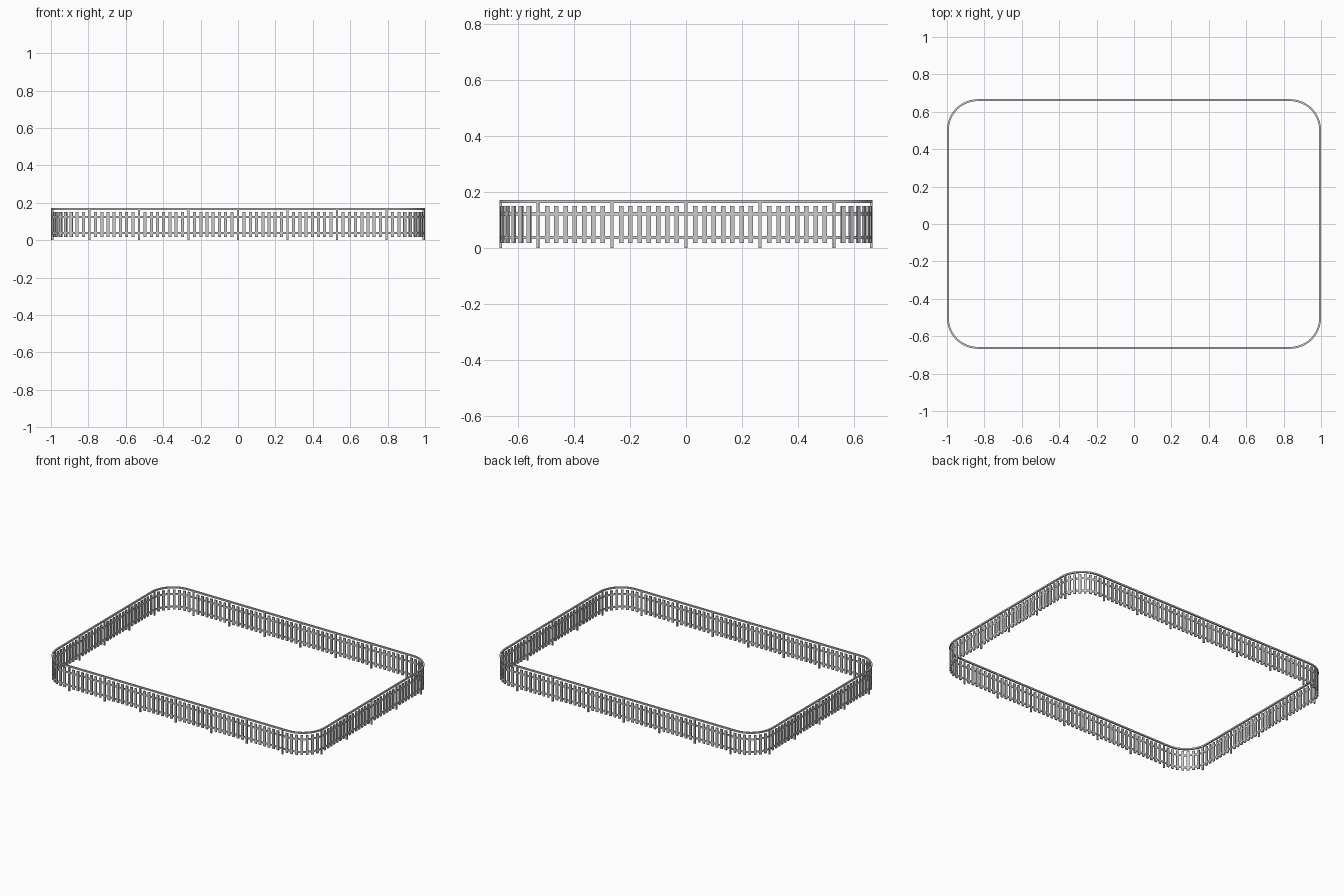
import bpy, bmesh, math
from mathutils import Vector, Matrix

if "Cube" in bpy.data.objects:
    bpy.data.objects.remove(bpy.data.objects["Cube"])

A, B, R = 0.995, 0.662, 0.16      # half sizes and corner radius of the fence line
POSTS, PER_GAP = 24, 8            # posts around the loop, picket steps per gap
ARC = R * math.pi / 2
# alternating straight / corner lengths, starting mid-front and going anticlockwise
SEGS = [A - R, ARC, 2 * (B - R), ARC, 2 * (A - R), ARC, 2 * (B - R), ARC, A - R]
LENGTH = sum(SEGS)


def along(s):
    """Point and heading at distance s along the rounded rectangle."""
    p, ang = Vector((0, -B, 0)), 0.0
    for i, l in enumerate(SEGS):
        d = min(s, l)
        if i % 2 == 0:
            p = p + Vector((math.cos(ang), math.sin(ang), 0)) * d
        else:
            t = d / R
            p = p + R * Vector((math.sin(ang + t) - math.sin(ang),
                                math.cos(ang) - math.cos(ang + t), 0))
            ang += t
        s -= d
        if s <= 1e-9:
            break
    return p, ang


def finish(bm, name, smooth=False):
    bmesh.ops.recalc_face_normals(bm, faces=bm.faces)
    me = bpy.data.meshes.new(name)
    bm.to_mesh(me)
    bm.free()
    ob = bpy.data.objects.new(name, me)
    bpy.context.collection.objects.link(ob)
    if smooth:
        bpy.context.view_layer.objects.active = ob
        ob.select_set(True)
        bpy.ops.object.shade_smooth_by_angle()
        ob.select_set(False)


def rail(name, w, h, z):
    """Sweep a w x h bar centred at height z round the fence line."""
    section = [(-w / 2, -h / 2), (w / 2, -h / 2), (w / 2, h / 2), (-w / 2, h / 2)]
    stations, start = [], 0.0
    for i, l in enumerate(SEGS):
        n = 16 if i % 2 else 1
        stations += [start + l * k / n for k in range(n)]
        start += l
    bm = bmesh.new()
    rings = []
    for s in stations:
        p, a = along(s)
        out = Vector((math.sin(a), -math.cos(a), 0))
        rings.append([bm.verts.new(p + out * u + Vector((0, 0, z + v))) for u, v in section])
    for i, r in enumerate(rings):
        q = rings[(i + 1) % len(rings)]
        for j in range(4):
            k = (j + 1) % 4
            bm.faces.new((r[j], q[j], q[k], r[k]))
    finish(bm, name, True)


# handrail and two flat bars
rail("top_rail", 0.010, 0.010, 0.1665)
rail("upper_bar", 0.005, 0.011, 0.123)
rail("lower_bar", 0.005, 0.011, 0.038)

# posts and pickets, evenly spaced round the loop
posts, pickets = bmesh.new(), bmesh.new()
for i in range(POSTS * PER_GAP):
    p, a = along(LENGTH * i / (POSTS * PER_GAP))
    turn = Matrix.Translation(p) @ Matrix.Rotation(a, 4, 'Z')
    bm, size, z = ((posts, (0.010, 0.010, 0.163), 0.0815) if i % PER_GAP == 0
                   else (pickets, (0.016, 0.008, 0.132), 0.084))
    bmesh.ops.create_cube(bm, size=1, matrix=turn @ Matrix.Translation((0, 0, z))
                          @ Matrix.Diagonal((*size, 1)))
finish(posts, "posts")
finish(pickets, "pickets")
